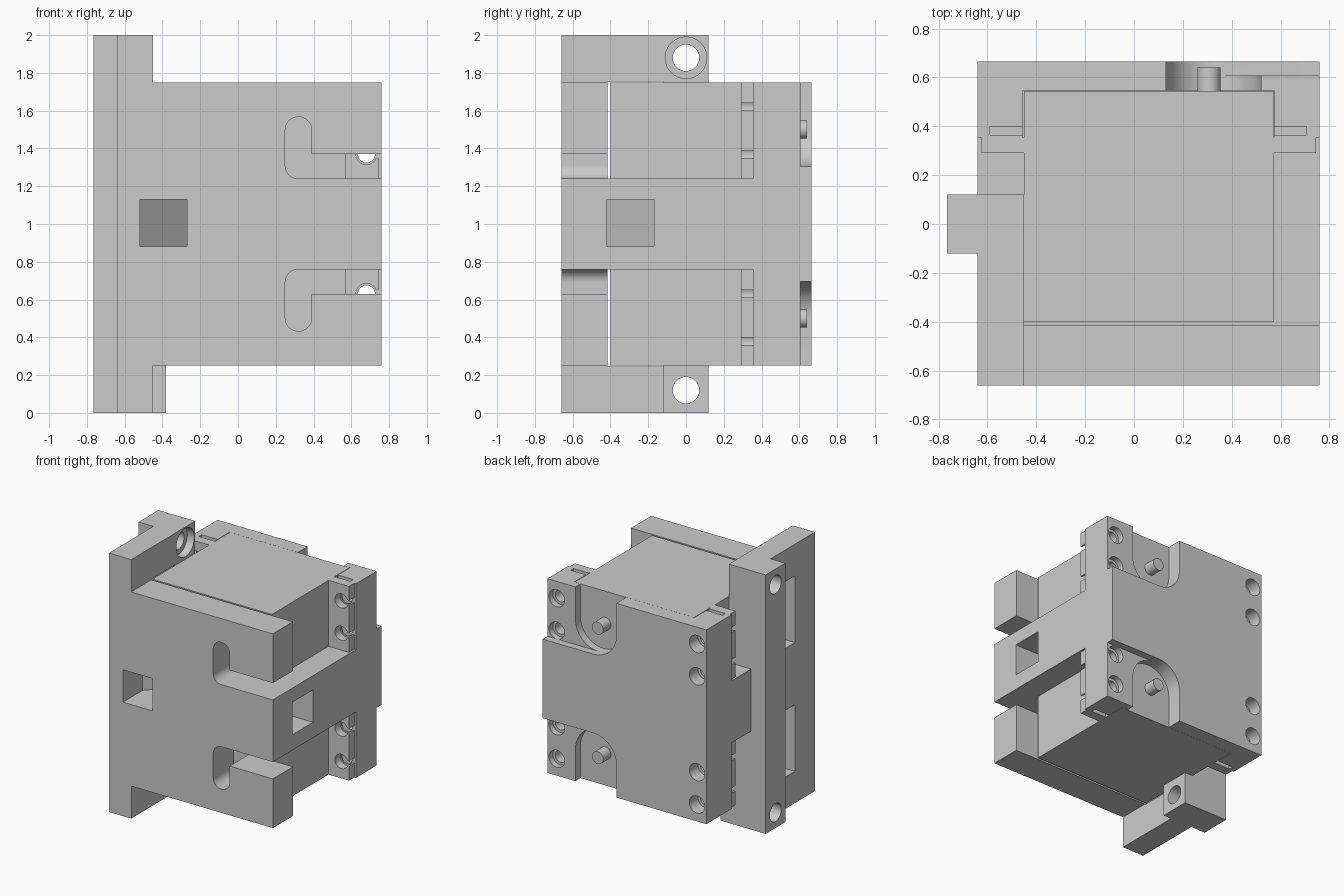
import bpy, bmesh
from math import pi, sin, cos

old = bpy.data.objects.get("Cube")
if old:
    bpy.data.objects.remove(old, do_unlink=True)

grey = bpy.data.materials.new("light_grey")
grey.use_nodes = True
COLOUR = (0.6, 0.6, 0.6, 1)
grey.diffuse_color = COLOUR
grey.node_tree.nodes["Principled BSDF"].inputs["Base Color"].default_value = COLOUR


def prism(name, pts, axis, a, b):
    """Extrude a 2D outline along an axis from a to b."""
    place = {"x": lambda u, v, t: (t, u, v),
             "y": lambda u, v, t: (u, t, v),
             "z": lambda u, v, t: (u, v, t)}[axis]
    bm = bmesh.new()
    low = [bm.verts.new(place(u, v, a)) for u, v in pts]
    high = [bm.verts.new(place(u, v, b)) for u, v in pts]
    bm.faces.new(low)
    bm.faces.new(high)
    for i in range(len(pts)):
        j = (i + 1) % len(pts)
        bm.faces.new((low[i], low[j], high[j], high[i]))
    bmesh.ops.recalc_face_normals(bm, faces=bm.faces)
    mesh = bpy.data.meshes.new(name)
    bm.to_mesh(mesh)
    bm.free()
    mesh.materials.append(grey)
    obj = bpy.data.objects.new(name, mesh)
    bpy.context.collection.objects.link(obj)
    return obj


def box(name, x0, x1, y0, y1, z0, z1):
    return prism(name, [(x0, y0), (x1, y0), (x1, y1), (x0, y1)], "z", z0, z1)


def arc(cu, cv, r, start, end, n=14):
    return [(cu + r * cos(start + (end - start) * i / n),
             cv + r * sin(start + (end - start) * i / n)) for i in range(n + 1)]


def rod(name, cu, cv, r, axis, a, b):
    return prism(name, arc(cu, cv, r, 0, 2 * pi, 32)[:-1], axis, a, b)


def combine(target, tools, operation):
    """Apply boolean tools to the target and remove them."""
    bpy.context.view_layer.objects.active = target
    for tool in tools:
        mod = target.modifiers.new("cut", "BOOLEAN")
        mod.operation = operation
        mod.solver = "EXACT"
        mod.object = tool
        bpy.ops.object.modifier_apply(modifier=mod.name)
        bpy.data.objects.remove(tool, do_unlink=True)


LEFT, RIGHT = 0.76, -0.64           # frame sides
BODY_L, BODY_R = 0.57, -0.45        # motor body sides
FRONT, BACK = -0.66, 0.665
BELT, TOP = 1.24, 1.75
SCREWS_X = (0.68, -0.56)
SCREWS_Z = (1.37, 1.62)


def flip(z, upper):
    return z if upper else 2 - z


def span(z0, z1, upper):
    return (z0, z1) if upper else (2 - z1, 2 - z0)


# Frame: centre belt, front plate, rear case, side bracket and mounting rib
frame = box("frame", RIGHT, LEFT, FRONT, BACK, 2 - BELT, BELT)
combine(frame, [
    box("front_plate", RIGHT, LEFT, FRONT, -0.415, 2 - TOP, TOP),
    box("rear_case", RIGHT, LEFT, 0.355, BACK, 2 - TOP, TOP),
    box("side_bracket", RIGHT, BODY_R, FRONT, 0.12, 0, 2),
    box("mounting_rib", -0.765, -0.6, -0.12, 0.12, 0, 2),
    box("lower_boss", -0.5, -0.38, -0.12, 0.12, 0, 2 - TOP),
], "UNION")

# Wire channel turning from the front to the side, and mounting holes
cuts = [
    prism("channel", [(-0.52, -0.8), (-0.27, -0.8), (-0.27, -0.42), (0.9, -0.42),
                      (0.9, -0.17), (-0.27, -0.17), (-0.52, -0.42)], "z", 0.88, 1.13),
    rod("upper_hole", 0, 1.88, 0.07, "x", -0.9, 0),
    rod("upper_counterbore", 0, 1.88, 0.11, "x", -0.51, -0.3),
    rod("lower_hole", 0, 0.12, 0.07, "x", -0.9, 0),
]

for upper in (True, False):
    # Cable slot through the front plate
    slot = [(0.9, BELT), (0.9, 1.37), (0.39, 1.37)]
    slot += arc(0.32, 1.497, 0.07, 0, pi) + arc(0.32, 1.31, 0.07, pi, 1.5 * pi)
    cuts.append(prism("cable_slot", [(x, flip(z, upper)) for x, z in slot],
                      "y", -0.8, -0.405))
    # Side window and motor cavity
    cuts.append(box("window", -0.7, -0.4, -0.415, -0.12, *span(BELT, 1.755, upper)))
    cuts.append(box("cavity", BODY_R - 0.004, BODY_L + 0.004, 0.3, 0.546,
                    *span(BELT, 1.8, upper)))
    # Nut slots
    for x0, x1 in ((-0.59, -0.44), (0.56, 0.705)):
        cuts.append(box("nut_slot", x0, x1, 0.365, 0.4, *span(1.3, 1.8, upper)))
    # Shallow corner recess and deep rounded shaft recess
    cuts.append(box("corner_recess", 0.325, 0.9, 0.607, 0.8, *span(1.305, 1.8, upper)))
    recess = [(0.52, 1.8), (0.13, 1.8)] + arc(0.325, 1.5, 0.195, pi, 2 * pi, 24)
    cuts.append(prism("shaft_recess", [(x, flip(z, upper)) for x, z in recess],
                      "y", 0.54, 0.8))
    # Rear screw holes with counterbores
    for x in SCREWS_X:
        for z in SCREWS_Z:
            cuts.append(rod("screw_hole", x, flip(z, upper), 0.045, "y", 0.2, 0.8))
            cuts.append(rod("counterbore", x, flip(z, upper), 0.066, "y", 0.56, 0.8))
combine(frame, cuts, "DIFFERENCE")
parts = [frame]

# Two motors, each with a slotted flange and an output shaft
for upper, label in ((True, "upper"), (False, "lower")):
    z0, z1 = span(BELT, TOP, upper)
    motor = box(label + "_motor", BODY_R, BODY_L, -0.4, 0.545, z0, z1)
    flange = box(label + "_motor_flange", -0.625, 0.745, 0.29, 0.355, z0, z1)
    cuts = []
    for x in SCREWS_X:
        edge = 0.9 if x > 0 else -0.8
        for z in SCREWS_Z:
            h = flip(z, upper)
            cuts.append(rod("flange_hole", x, h, 0.055, "y", 0.2, 0.4))
            cuts.append(box("flange_slit", min(x, edge), max(x, edge), 0.2, 0.4,
                            h - 0.02, h + 0.02))
    combine(flange, cuts, "DIFFERENCE")
    combine(motor, [flange], "UNION")
    shaft = rod(label + "_shaft", 0.307, flip(1.5, upper), 0.048, "y", 0.5, 0.64)
    parts += [motor, shaft]

# Smooth the round walls and keep the edges sharp
bpy.ops.object.select_all(action="DESELECT")
for part in parts:
    part.select_set(True)
bpy.context.view_layer.objects.active = frame
bpy.ops.object.shade_smooth_by_angle(angle=pi / 6)
